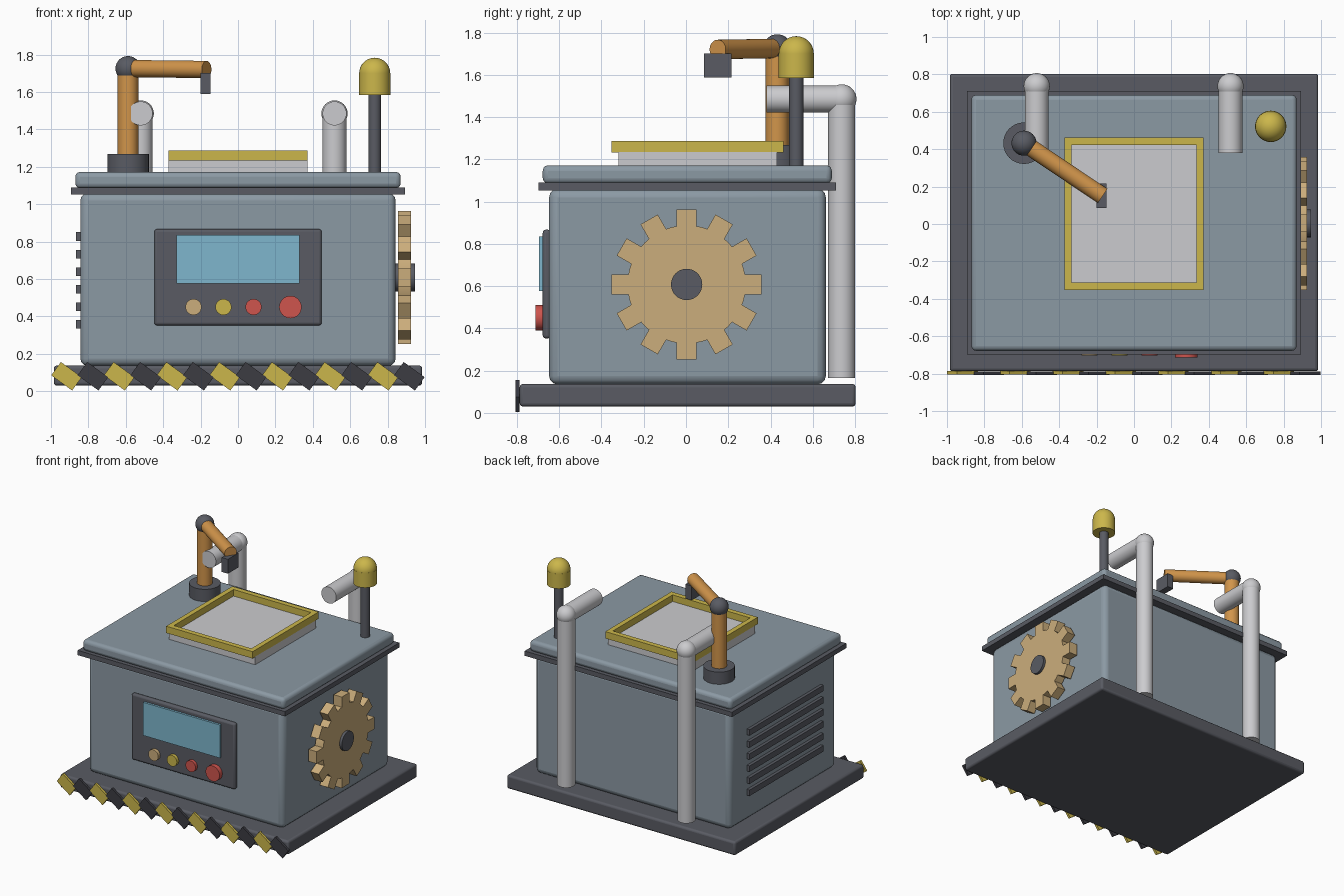
import bpy, math
from mathutils import Vector

if "Cube" in bpy.data.objects:
    bpy.data.objects.remove(bpy.data.objects["Cube"], do_unlink=True)


def material(name, r, g, b):
    m = bpy.data.materials.new(name)
    m.use_nodes = True
    m.diffuse_color = (r, g, b, 1)
    m.node_tree.nodes["Principled BSDF"].inputs["Base Color"].default_value = (r, g, b, 1)
    return m


STEEL = material("blue grey steel", 0.26, 0.32, 0.37)
DARK = material("dark grey metal", 0.10, 0.105, 0.125)
BLACK = material("stripe black", 0.045, 0.045, 0.055)
LIGHT = material("light grey", 0.60, 0.60, 0.62)
YELLOW = material("safety yellow", 0.60, 0.47, 0.07)
ORANGE = material("arm orange", 0.64, 0.30, 0.07)
TAN = material("brass tan", 0.60, 0.42, 0.20)
RED = material("button red", 0.62, 0.09, 0.075)
BLUE = material("screen blue", 0.21, 0.47, 0.61)


def finish(name, mat, smooth=False):
    o = bpy.context.object
    o.name = name
    o.data.materials.append(mat)
    if smooth:
        bpy.ops.object.shade_smooth_by_angle(angle=math.radians(35))
    return o


def box(name, mat, lo, hi, bevel=0, segments=3):
    """Box between two corners, with optional rounded edges."""
    lo, hi = Vector(lo), Vector(hi)
    bpy.ops.mesh.primitive_cube_add(size=1, location=(lo + hi) / 2)
    o = bpy.context.object
    o.scale = hi - lo
    bpy.ops.object.transform_apply(location=False, rotation=False, scale=True)
    if bevel:
        mod = o.modifiers.new("Bevel", "BEVEL")
        mod.width = bevel
        mod.segments = segments
    return finish(name, mat, bool(bevel))


def rod(name, mat, start, end, radius, sides=32):
    """Cylinder running from one point to another."""
    a, b = Vector(start), Vector(end)
    bpy.ops.mesh.primitive_cylinder_add(vertices=sides, radius=radius, depth=(b - a).length,
                                        location=(a + b) / 2,
                                        rotation=(b - a).to_track_quat("Z", "Y").to_euler())
    return finish(name, mat, True)


def ball(name, mat, centre, radius):
    bpy.ops.mesh.primitive_uv_sphere_add(segments=32, ring_count=16, radius=radius, location=centre)
    return finish(name, mat, True)


# Base, body and lid
box("base", DARK, (-0.985, -0.787, 0.03), (0.985, 0.803, 0.137), 0.016)
box("body", STEEL, (-0.843, -0.648, 0.135), (0.843, 0.662, 1.06), 0.04)
box("lid_flange", DARK, (-0.893, -0.697, 1.053), (0.893, 0.71, 1.09))
box("lid", STEEL, (-0.87, -0.678, 1.085), (0.87, 0.69, 1.172), 0.026)

# Hazard stripes along the front of the base
for i in range(14):
    x = -0.917 + i * 0.141
    y = -0.796 - 0.001 * (i % 2)
    o = box("hazard_stripe", BLACK if i % 2 else YELLOW,
            (x - 0.069, y - 0.009, 0.036), (x + 0.069, y + 0.009, 0.124))
    o.rotation_euler.y = math.radians(36)

# Control panel with screen and buttons
box("control_panel", DARK, (-0.447, -0.678, 0.352), (0.447, -0.64, 0.867), 0.015)
box("screen", BLUE, (-0.33, -0.695, 0.577), (0.33, -0.67, 0.835))
for x, r, front, mat in ((-0.238, 0.043, -0.703, TAN), (-0.078, 0.043, -0.703, YELLOW),
                         (0.083, 0.043, -0.703, RED), (0.28, 0.06, -0.713, RED)):
    rod("button", mat, (x, -0.67, 0.45), (x, front, 0.45), r)

# Gear on the left side
GEAR_Z = 0.608
rod("gear_disc", TAN, (0.855, 0.003, GEAR_Z), (0.925, 0.003, GEAR_Z), 0.28, 48)
for i in range(12):
    a = i * math.tau / 12
    bpy.ops.mesh.primitive_cube_add(
        size=1, location=(0.89, 0.003 - 0.305 * math.sin(a), GEAR_Z + 0.305 * math.cos(a)),
        rotation=(a, 0, 0))
    bpy.context.object.scale = (0.07, 0.094, 0.1)
    finish("gear_tooth", TAN)
rod("gear_hub", DARK, (0.835, 0.003, GEAR_Z), (0.945, 0.003, GEAR_Z), 0.074)

# Vent slats on the right side
for i in range(6):
    z = 0.357 + i * 0.094
    box("vent_slat", DARK, (-0.867, -0.455, z - 0.023), (-0.835, 0.455, z + 0.023))

# Hatch with raised frame on the lid
box("hatch", LIGHT, (-0.372, -0.32, 1.165), (0.372, 0.43, 1.235))
for y in (-0.332, 0.442):
    box("hatch_frame_bar", YELLOW, (-0.372, y - 0.02, 1.233), (0.372, y + 0.02, 1.286))
for x in (-0.353, 0.353):
    box("hatch_frame_side", YELLOW, (x - 0.019, -0.312, 1.233), (x + 0.019, 0.422, 1.286))

# Bent pipes at the back
for x in (-0.52, 0.516):
    rod("pipe_riser", LIGHT, (x, 0.737, 0.165), (x, 0.737, 1.485), 0.064)
    rod("pipe_outlet", LIGHT, (x, 0.737, 1.485), (x, 0.38, 1.485), 0.064)
    ball("pipe_elbow", LIGHT, (x, 0.737, 1.485), 0.07)

# Robot arm
ARM = Vector((-0.588, 0.432, 1.725))
rod("arm_base", DARK, (ARM.x, ARM.y, 1.165), (ARM.x, ARM.y, 1.267), 0.111)
rod("arm_column", ORANGE, (ARM.x, ARM.y, 1.25), ARM, 0.055)
ball("arm_joint", DARK, ARM, 0.067)
rod("forearm", ORANGE, ARM, (-0.168, 0.15, 1.72), 0.046)
box("gripper", DARK, (-0.2, 0.085, 1.588), (-0.146, 0.216, 1.7))

# Warning beacon
rod("beacon_post", DARK, (0.731, 0.522, 1.165), (0.731, 0.522, 1.6), 0.034)
rod("beacon_cap", YELLOW, (0.731, 0.522, 1.585), (0.731, 0.522, 1.7), 0.084)
ball("beacon_dome", YELLOW, (0.731, 0.522, 1.7), 0.083)
